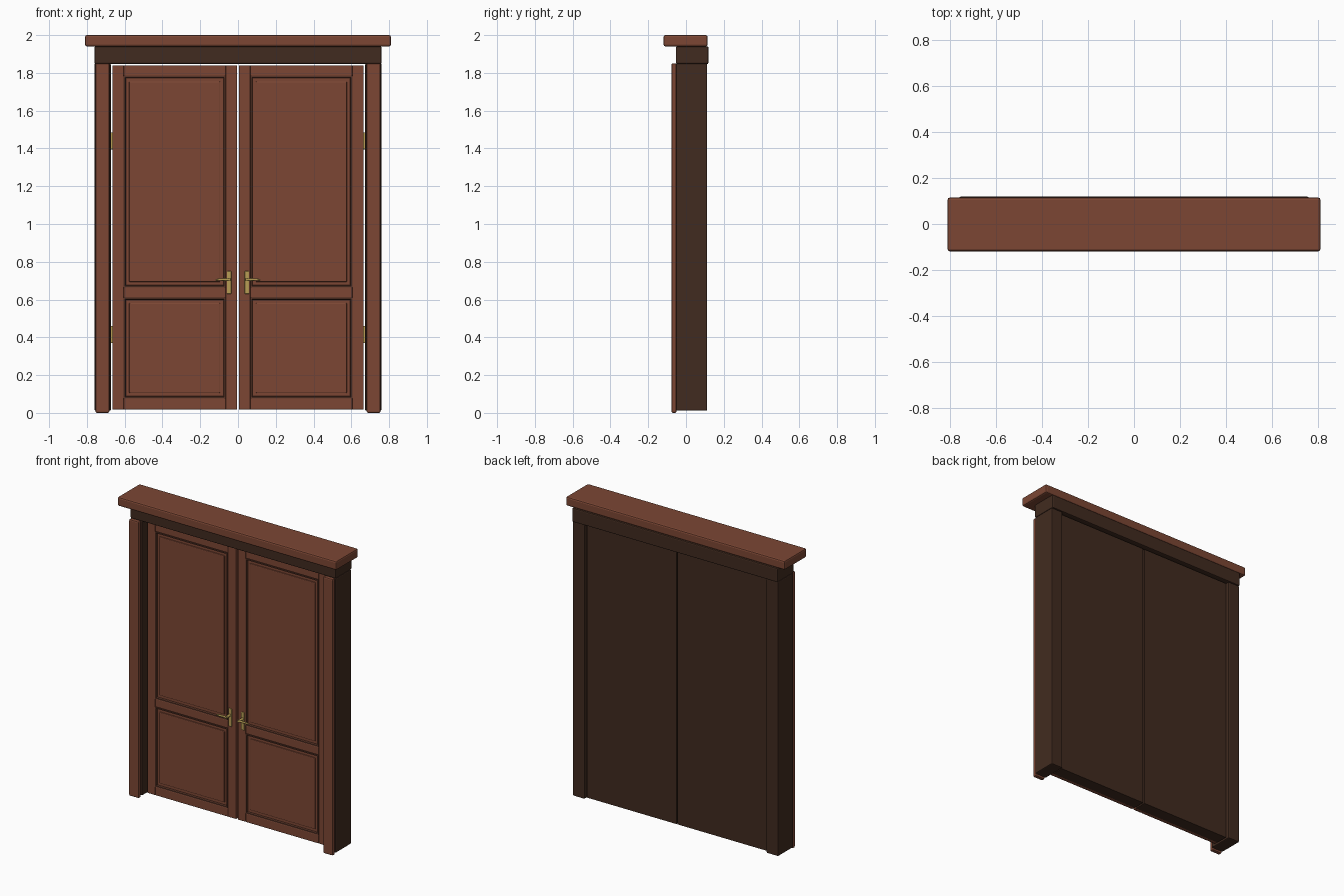
import bpy, bmesh, math
from mathutils import Vector, Matrix

if "Cube" in bpy.data.objects:
    bpy.data.objects.remove(bpy.data.objects["Cube"])


def mat(name, rgb):
    m = bpy.data.materials.new(name)
    m.diffuse_color = (*rgb, 1)
    m.use_nodes = True
    m.node_tree.nodes["Principled BSDF"].inputs["Base Color"].default_value = m.diffuse_color
    return m


WOOD = mat("red brown wood", (0.20, 0.062, 0.034))
TRIM = mat("shadow brown moulding", (0.10, 0.036, 0.021))
DARK = mat("dark walnut", (0.053, 0.024, 0.014))
BRASS = mat("brass", (0.48, 0.34, 0.09))


def finish(name, bm, material, bevel=0.0):
    bmesh.ops.recalc_face_normals(bm, faces=bm.faces)
    me = bpy.data.meshes.new(name)
    bm.to_mesh(me)
    bm.free()
    me.materials.append(material)
    ob = bpy.data.objects.new(name, me)
    bpy.context.collection.objects.link(ob)
    if bevel:
        b = ob.modifiers.new("bevel", 'BEVEL')
        b.width, b.segments = bevel, 2
    return ob


def box(name, x, y, z, material, bevel=0.0):
    bm = bmesh.new()
    size = Vector((x[1] - x[0], y[1] - y[0], z[1] - z[0]))
    mid = Vector((sum(x), sum(y), sum(z))) / 2
    bmesh.ops.create_cube(bm, size=1, matrix=Matrix.Translation(mid) @ Matrix.Diagonal((*size, 1)))
    return finish(name, bm, material, bevel)


def frame(name, x, y, z, w, material):
    # rectangular ring of width w with a sloped inner edge
    bm = bmesh.new()
    loops = []
    for inset, yy in ((0, y[1]), (0, y[0]), (w * .5, y[0]), (w, y[1])):
        loops.append([bm.verts.new((a, yy, b)) for a, b in (
            (x[0] + inset, z[0] + inset), (x[1] - inset, z[0] + inset),
            (x[1] - inset, z[1] - inset), (x[0] + inset, z[1] - inset))])
    for i in range(4):
        p, q = loops[i], loops[(i + 1) % 4]
        for j in range(4):
            k = (j + 1) % 4
            bm.faces.new((p[j], p[k], q[k], q[j]))
    return finish(name, bm, material)


def rod(name, p, q, r1, r2, material):
    p, q = Vector(p), Vector(q)
    d = q - p
    bm = bmesh.new()
    m = Matrix.Translation((p + q) / 2) @ d.to_track_quat('Z', 'Y').to_matrix().to_4x4()
    bmesh.ops.create_cone(bm, cap_ends=True, segments=16, radius1=r1, radius2=r2, depth=d.length, matrix=m)
    return finish(name, bm, material)


# head of the surround
box("cornice", (-.81, .81), (-.119, .115), (1.94, 2.0), WOOD, .01)
box("frieze", (-.76, .76), (-.054, .119), (1.847, 1.94), DARK, .007)

FRONT, SLAB, BACK = -.012, .012, .095
for s, side in ((-1, "left"), (1, "right")):
    def sx(a, b):
        return tuple(sorted((s * a, s * b)))

    # surround posts
    box(side + "_jamb", sx(.673, .76), (-.052, .112), (.012, 1.848), DARK, .006)
    box(side + "_casing", sx(.681, .755), (-.077, -.05), (0, 1.85), WOOD, .008)

    # door leaf: dark core with stiles and rails in front
    box(side + "_door_core", sx(.005, .665), (SLAB, BACK), (.018, 1.84), DARK)
    box(side + "_outer_stile", sx(.605, .665), (FRONT, SLAB), (.018, 1.84), WOOD, .004)
    box(side + "_inner_stile", sx(.005, .066), (FRONT, SLAB), (.018, 1.84), WOOD, .004)
    for name, z in (("bottom", (.018, .077)), ("middle", (.61, .665)), ("top", (1.783, 1.84))):
        box(f"{side}_{name}_rail", sx(.066, .605), (FRONT, SLAB), z, WOOD, .004)

    # moulded panels
    for name, z in (("lower", (.077, .61)), ("upper", (.665, 1.783))):
        frame(f"{side}_{name}_moulding", sx(.066, .605), (FRONT - .003, SLAB), z, .016, TRIM)
        box(f"{side}_{name}_panel", sx(.07, .601), (-.004, SLAB + .002), (z[0] + .004, z[1] - .004), WOOD)
        box(f"{side}_{name}_raised_field", sx(.094, .577), (-.011, 0),
            (z[0] + .028, z[1] - .028), WOOD, .005)

    # hinges in the gap beside the post
    for name, z in (("lower", .415), ("upper", 1.44)):
        box(f"{side}_{name}_hinge", sx(.655, .68), (.01, .03), (z - .045, z + .045), BRASS, .003)

    # lever handle
    box(side + "_handle_plate", sx(.035, .059), (FRONT - .008, FRONT), (.63, .75), BRASS, .003)
    rod(side + "_handle_stem", (s * .047, FRONT, .706), (s * .047, -.064, .706), .009, .008, BRASS)
    rod(side + "_handle_lever", (s * .04, -.057, .706), (s * .10, -.057, .706), .008, .006, BRASS)
    rod(side + "_handle_tip", (s * .10, -.057, .706), (s * .118, -.055, .703), .006, .004, BRASS)
